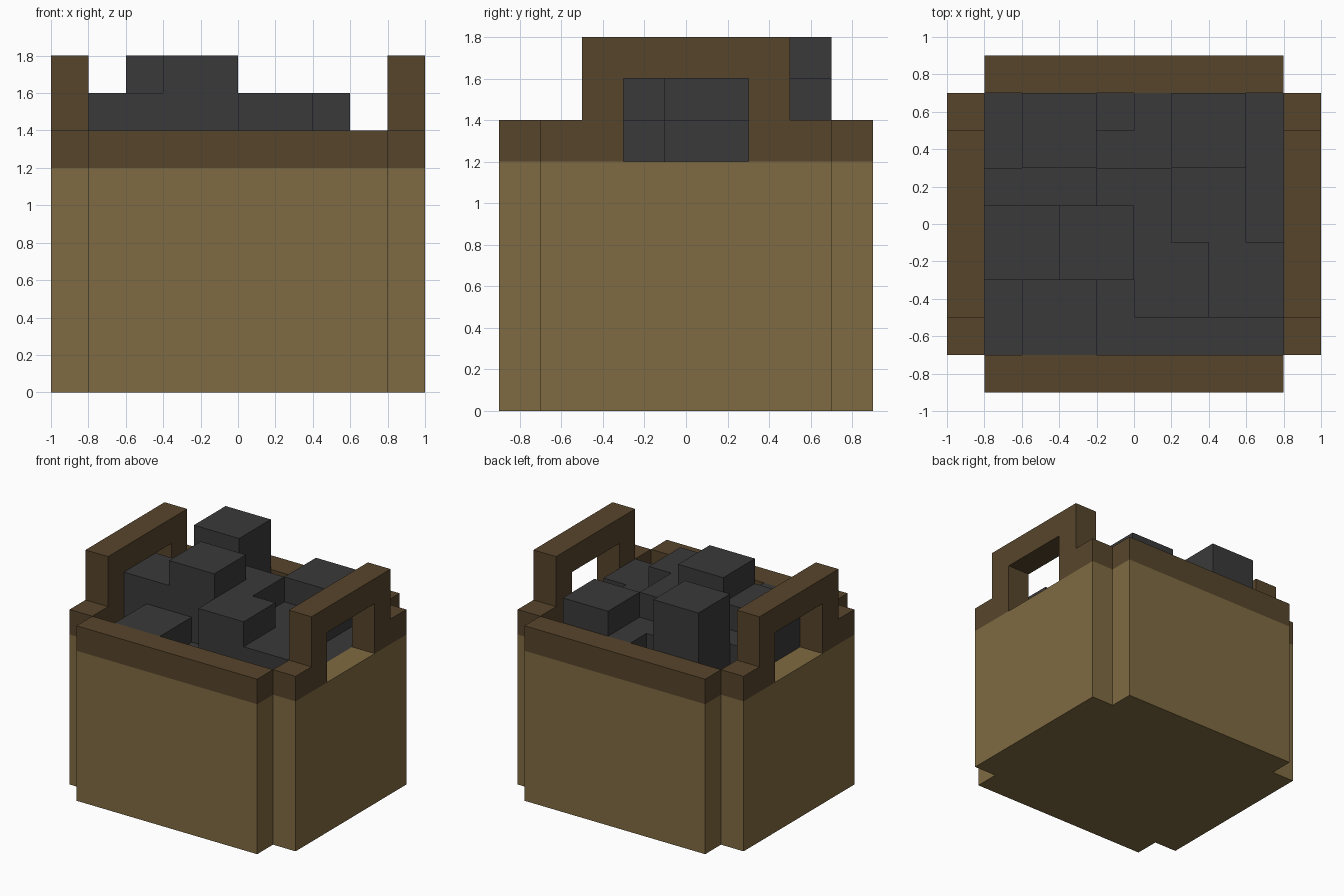
import bpy, bmesh

if "Cube" in bpy.data.objects:
    bpy.data.objects.remove(bpy.data.objects["Cube"])


def material(name, rgb):
    m = bpy.data.materials.new(name)
    m.diffuse_color = (*rgb, 1.0)
    m.use_nodes = True
    m.node_tree.nodes["Principled BSDF"].inputs["Base Color"].default_value = m.diffuse_color
    return m


LIGHT_WOOD = material("light wood", (0.216, 0.147, 0.054))
DARK_WOOD = material("dark wood", (0.095, 0.060, 0.025))
COAL = material("charcoal grey", (0.042, 0.042, 0.042))


def prism(name, mat, outline, depth):
    """Face through the outline points, extruded along the depth vector."""
    bm = bmesh.new()
    face = bm.faces.new([bm.verts.new(p) for p in outline])
    ext = bmesh.ops.extrude_face_region(bm, geom=[face], use_keep_orig=True)
    moved = [v for v in ext["geom"] if isinstance(v, bmesh.types.BMVert)]
    bmesh.ops.translate(bm, verts=moved, vec=depth)
    bmesh.ops.recalc_face_normals(bm, faces=bm.faces)
    me = bpy.data.meshes.new(name)
    bm.to_mesh(me)
    bm.free()
    me.materials.append(mat)
    obj = bpy.data.objects.new(name, me)
    bpy.context.collection.objects.link(obj)
    return obj


def box(name, mat, x0, x1, y0, y1, z0, z1):
    base = [(x0, y0, z0), (x1, y0, z0), (x1, y1, z0), (x0, y1, z0)]
    return prism(name, mat, base, (0, 0, z1 - z0))


# Crate floor and core
box("crate_core", LIGHT_WOOD, -0.8, 0.8, -0.7, 0.7, 0, 1.0)

# Front and back boards with their rims
for side, y in (("front", -0.9), ("back", 0.7)):
    box(side + "_board", LIGHT_WOOD, -0.8, 0.8, y, y + 0.2, 0, 1.2)
    box(side + "_rim", DARK_WOOD, -0.8, 0.8, y, y + 0.2, 1.2, 1.4)

# Side boards, each topped by a rim that rises into a handle
half = [(0.3, 1.6), (0.3, 1.2), (0.7, 1.2), (0.7, 1.4), (0.5, 1.4), (0.5, 1.8)]
profile = half + [(-y, z) for y, z in reversed(half)]
for side, x in (("left", -1.0), ("right", 0.8)):
    box(side + "_board", LIGHT_WOOD, x, x + 0.2, -0.7, 0.7, 0, 1.2)
    prism(side + "_handle", DARK_WOOD, [(x, y, z) for y, z in profile], (0.2, 0, 0))

# Coal bed and the lumps on it: x range, y range, top height
box("coal_bed", COAL, -0.8, 0.8, -0.7, 0.7, 1.0, 1.2)
lumps = [
    (-0.6, -0.2, 0.3, 0.7, 1.8),
    (-0.4, 0.0, -0.3, 0.1, 1.8),
    (-0.8, -0.4, -0.3, 0.1, 1.6),
    (0.0, 0.4, -0.5, -0.1, 1.6),
    (-0.2, 0.2, 0.1, 0.3, 1.6),
    (0.0, 0.2, -0.1, 0.1, 1.6),
    (0.2, 0.6, 0.3, 0.7, 1.6),
    (-0.6, -0.2, -0.7, -0.3, 1.4),
    (-0.8, -0.2, 0.1, 0.3, 1.4),
    (0.0, 0.2, 0.3, 0.7, 1.4),
    (-0.2, 0.0, 0.3, 0.5, 1.4),
    (0.2, 0.6, -0.1, 0.3, 1.4),
    (0.4, 0.8, -0.5, -0.1, 1.4),
]
for i, (x0, x1, y0, y1, top) in enumerate(lumps, 1):
    box(f"coal_lump_{i}", COAL, x0, x1, y0, y1, 1.1, top)
